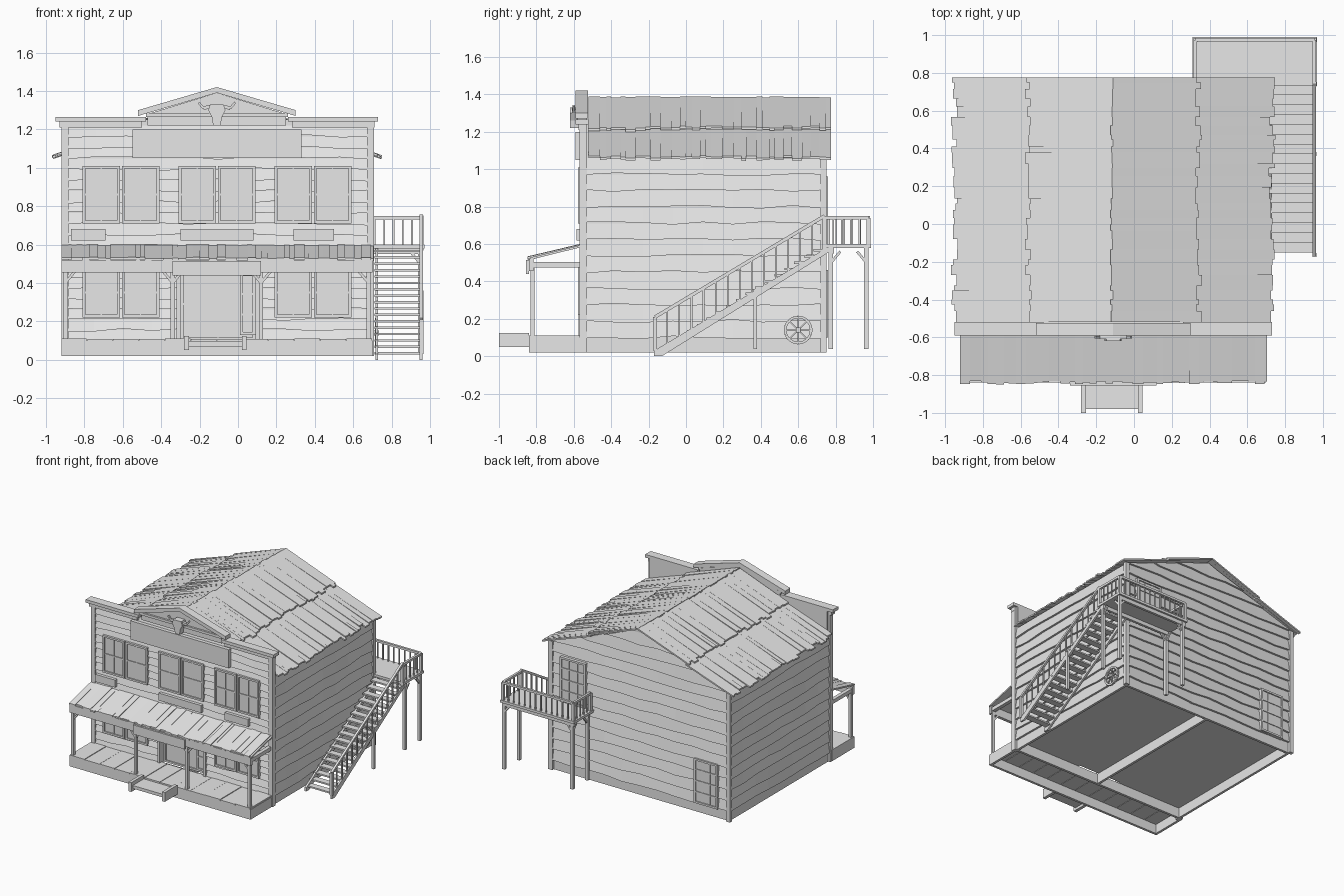
import bpy
import bmesh
import math
import random
from mathutils import Vector, Matrix

random.seed(4)
default_cube = bpy.data.objects.get("Cube")
if default_cube:
    bpy.data.objects.remove(default_cube)

material = bpy.data.materials.new("weathered grey wood")
material.use_nodes = True
grey = (0.8, 0.8, 0.8, 1)
material.diffuse_color = grey
material.node_tree.nodes["Principled BSDF"].inputs["Base Color"].default_value = grey

# Main dimensions
LEFT, RIGHT, MIDDLE = -0.9, 0.69, -0.11
FRONT, BACK = -0.55, 0.73
BASE, SILL, EAVE, RIDGE = 0.02, 0.1, 1.06, 1.36


def finish(name, bm):
    bmesh.ops.recalc_face_normals(bm, faces=bm.faces)
    mesh = bpy.data.meshes.new(name)
    bm.to_mesh(mesh)
    bm.free()
    mesh.materials.append(material)
    obj = bpy.data.objects.new(name, mesh)
    bpy.context.collection.objects.link(obj)
    return obj


def point(axis, along, u, v):
    return {"x": (along, u, v), "y": (u, along, v), "z": (u, v, along)}[axis]


def prism(bm, outline, axis, start, end):
    rings = [[bm.verts.new(point(axis, a, u, v)) for u, v in outline] for a in (start, end)]
    bm.faces.new(rings[0])
    bm.faces.new(rings[1])
    for i in range(len(outline)):
        j = (i + 1) % len(outline)
        bm.faces.new((rings[0][i], rings[0][j], rings[1][j], rings[1][i]))


def box(bm, x0, x1, y0, y1, z0, z1):
    prism(bm, [(x0, y0), (x1, y0), (x1, y1), (x0, y1)], "z", z0, z1)


def bar(bm, start, end, width):
    start, end = Vector(start), Vector(end)
    span = end - start
    turn = span.to_track_quat("Z", "Y").to_matrix().to_4x4()
    size = Matrix.Diagonal((width, width, span.length, 1))
    bmesh.ops.create_cube(bm, size=1, matrix=Matrix.Translation((start + end) / 2) @ turn @ size)


def siding(bm, axis, wall, out, z0, z1, step, u0, u1, clip=None):
    """Overlapping wavy boards, thick at the lower edge."""
    rows = round((z1 - z0) / step)
    for row in range(rows):
        low = z0 + (z1 - z0) * row / rows
        high = z0 + (z1 - z0) * (row + 1) / rows
        count = max(1, round((u1 - u0) / 0.16))
        rings = []
        for i in range(count + 1):
            sag = low + random.uniform(-0.008, 0.008)
            u = u0 + (u1 - u0) * i / count
            ring = []
            for z, depth in ((high, 0), (sag, out), (sag, 0)):
                reach = clip(z) if clip else 9
                clipped = min(max(u, MIDDLE - reach), MIDDLE + reach)
                ring.append(bm.verts.new(point(axis, wall + depth, clipped, z)))
            rings.append(ring)
        for a, b in zip(rings, rings[1:]):
            for i in range(3):
                j = (i + 1) % 3
                bm.faces.new((a[i], a[j], b[j], b[i]))
        bm.faces.new(rings[0])
        bm.faces.new(rings[-1])


def gable_reach(z):
    return (RIGHT - MIDDLE) * min(1, max(0.01, (RIDGE - z) / (RIDGE - EAVE)))


# House core, open foundation and false front with a door recess
bm = bmesh.new()
prism(bm, [(LEFT, SILL), (RIGHT, SILL), (RIGHT, EAVE), (MIDDLE, RIDGE), (LEFT, EAVE)],
      "y", FRONT + 0.06, BACK)
finish("house_core", bm)

bm = bmesh.new()
for x in (LEFT, MIDDLE, RIGHT - 0.02):
    box(bm, x, x + 0.02, FRONT, BACK, BASE, SILL)
for y in (FRONT, BACK - 0.02):
    box(bm, LEFT, RIGHT, y, y + 0.02, BASE, SILL)
finish("foundation", bm)

DOOR_L, DOOR_R, DOOR_TOP = -0.3, 0.09, 0.48
bm = bmesh.new()
box(bm, LEFT, DOOR_L, FRONT, FRONT + 0.06, SILL, DOOR_TOP)
box(bm, DOOR_R, RIGHT, FRONT, FRONT + 0.06, SILL, DOOR_TOP)
box(bm, LEFT, RIGHT, FRONT, FRONT + 0.06, DOOR_TOP, 1.05)
box(bm, LEFT, RIGHT, FRONT, FRONT + 0.03, 1.05, 1.25)
finish("false_front", bm)

# Board siding on every wall
bm = bmesh.new()
for wall, out in ((LEFT, -0.016), (RIGHT, 0.016)):
    siding(bm, "x", wall, out, SILL, EAVE, 0.087, FRONT, BACK)
siding(bm, "y", BACK, 0.016, SILL, RIDGE - 0.03, 0.087, LEFT, RIGHT, gable_reach)
for u0, u1 in ((LEFT, DOOR_L), (DOOR_R, RIGHT)):
    siding(bm, "y", FRONT, -0.016, SILL, DOOR_TOP, 0.055, u0, u1)
siding(bm, "y", FRONT, -0.016, DOOR_TOP, 1.22, 0.055, LEFT, RIGHT)
finish("siding", bm)

bm = bmesh.new()
for x in (LEFT, RIGHT):
    box(bm, x - 0.018, x + 0.018, BACK - 0.01, BACK + 0.02, BASE, EAVE)
    box(bm, x - 0.018, x + 0.018, FRONT - 0.02, FRONT + 0.02, BASE, 1.23)
finish("corner_boards", bm)

# Plank roof in two overlapping courses per slope
bm = bmesh.new()
y = -0.52
while y < 0.77:
    end = min(y + random.uniform(0.02, 0.06), 0.775)
    for side in (-1, 1):
        for inner, outer, lift in ((0, 0.45, 0.012), (0.43, 0.84, 0)):
            near = inner - (0 if side < 0 else random.uniform(0, 0.015))
            far = outer + random.uniform(-0.015, 0.02)
            lift_far = lift + random.uniform(0, 0.012)
            edge = [(near, lift), (far, lift_far), (far, lift_far + 0.012), (near, lift + 0.012)]
            prism(bm, [(MIDDLE + side * d, RIDGE + h - d * 0.37) for d, h in edge], "y", y, end)
    y = end
finish("roof_planks", bm)

# Cornice and pediment
bm = bmesh.new()
for x0, x1 in ((-0.95, -0.48), (0.26, 0.73)):
    box(bm, x0, x1, -0.59, -0.52, 1.24, 1.265)
    box(bm, x0 + 0.02, x1 - 0.02, -0.575, -0.53, 1.21, 1.24)
finish("cornice", bm)

bm = bmesh.new()
prism(bm, [(-0.47, 1.22), (0.25, 1.22), (0.25, 1.28), (MIDDLE, 1.39), (-0.47, 1.28)],
      "y", -0.565, -0.53)
for side in (-1, 1):
    rake = [(0, 1.39), (0.41, 1.27), (0.41, 1.3), (0, 1.42)]
    prism(bm, [(MIDDLE + side * d, z) for d, z in rake], "y", -0.59, -0.525)
box(bm, -0.48, 0.26, -0.58, -0.53, 1.265, 1.285)
finish("pediment", bm)

# Cattle skull ornament
bm = bmesh.new()
skull = [(0.02, 1.22), (0.025, 1.26), (0.045, 1.3), (0.035, 1.33)]
prism(bm, [(MIDDLE + d, z) for d, z in skull] + [(MIDDLE - d, z) for d, z in reversed(skull)],
      "y", -0.62, -0.57)
for side in (-1, 1):
    path = [(MIDDLE + side * d, -0.6, z) for d, z in ((0.03, 1.32), (0.07, 1.31), (0.095, 1.34))]
    bar(bm, path[0], path[1], 0.018)
    bar(bm, path[1], path[2], 0.012)
finish("skull_ornament", bm)

# Blank sign boards
bm = bmesh.new()
box(bm, -0.55, 0.33, -0.59, -0.56, 1.05, 1.2)
for x0, x1 in ((-0.87, -0.69), (-0.3, 0.08), (0.29, 0.5)):
    box(bm, x0, x1, -0.585, -0.56, 0.62, 0.68)
box(bm, -0.34, 0.12, -0.855, -0.84, 0.44, 0.515)
finish("sign_boards", bm)


def framed_panel(bm, x0, x1, z0, z1, wall, out, rails, stiles):
    """Flat panel with a raised frame, cross rails and stiles."""
    def slab(a, b, low, high, depth):
        y0, y1 = sorted((wall, wall + out * depth))
        box(bm, a, b, y0, y1, low, high)
    slab(x0, x1, z0, z1, 0.018)
    for x in (x0, x1 - 0.015):
        slab(x, x + 0.015, z0, z1, 0.028)
    for z in (z0, z1 - 0.015):
        slab(x0, x1, z, z + 0.015, 0.028)
    for i in range(1, rails + 1):
        z = z0 + (z1 - z0) * i / (rails + 1)
        slab(x0, x1, z - 0.005, z + 0.005, 0.024)
    for i in range(1, stiles + 1):
        x = x0 + (x1 - x0) * i / (stiles + 1)
        slab(x - 0.003, x + 0.003, z0, z1, 0.022)


# Paired windows on both storeys
bm = bmesh.new()
for centre in (-0.61, MIDDLE, 0.39):
    for x in (centre - 0.2, centre + 0.005):
        framed_panel(bm, x, x + 0.195, 0.71, 1.01, FRONT, -1, 1, 1)
        if centre != MIDDLE:
            framed_panel(bm, x, x + 0.195, 0.22, 0.48, FRONT, -1, 1, 1)
finish("windows", bm)

# Doors: front recess, back ground floor, back landing
bm = bmesh.new()
framed_panel(bm, DOOR_L, DOOR_R, SILL, DOOR_TOP, FRONT + 0.06, -1, 1, 1)
framed_panel(bm, 0.01, DOOR_R, 0.13, 0.45, FRONT + 0.03, -1, 2, 0)
for x in (DOOR_L - 0.02, DOOR_R):
    box(bm, x, x + 0.02, FRONT - 0.025, FRONT, SILL, DOOR_TOP)
framed_panel(bm, -0.81, -0.6, SILL, 0.46, BACK, 1, 3, 2)
framed_panel(bm, 0.37, 0.6, 0.6, 0.96, BACK, 1, 3, 2)
finish("doors", bm)

# Porch: deck planks, skirt, posts, beams and entry step
bm = bmesh.new()
for i in range(12):
    x = -0.92 + 0.135 * i
    box(bm, x, x + 0.132, -0.84, FRONT, SILL - 0.005, SILL + random.uniform(0.006, 0.012))
box(bm, -0.92, 0.7, -0.84, -0.82, BASE, SILL)
for x in (-0.92, 0.68):
    box(bm, x, x + 0.02, -0.84, FRONT, BASE, SILL)
finish("porch_deck", bm)

bm = bmesh.new()
for x in (-0.9, -0.34, 0.12, 0.68):
    bar(bm, (x, -0.82, SILL), (x, -0.82, 0.48), 0.022)
    bar(bm, (x, -0.82, 0.49), (x, FRONT, 0.49), 0.03)
    for side in (-1, 1):
        if LEFT < x + side * 0.05 < RIGHT:
            bar(bm, (x, -0.82, 0.4), (x + side * 0.05, -0.82, 0.46), 0.014)
box(bm, -0.92, 0.7, -0.84, -0.815, 0.455, 0.52)
finish("porch_frame", bm)

bm = bmesh.new()
x = -0.92
while x < 0.7:
    end = min(x + random.uniform(0.02, 0.06), 0.705)
    lip, lift = random.uniform(-0.85, -0.83), random.uniform(0, 0.008)
    prism(bm, [(lip, 0.515 + lift), (FRONT, 0.585 + lift), (FRONT, 0.597 + lift),
               (lip, 0.527 + lift)], "x", x, end)
    x = end
finish("porch_awning", bm)

bm = bmesh.new()
for x in (-0.28, 0.02):
    box(bm, x, x + 0.025, -1, -0.84, 0.05, 0.125)
box(bm, -0.27, 0.03, -0.98, -0.84, 0.07, 0.095)
finish("entry_step", bm)

# Outside stair
bm = bmesh.new()
SLOPE, STEPS = 0.64, 17
for x in (0.715, 0.945):
    prism(bm, [(-0.17, 0), (-0.13, 0), (0.77, 0.56), (0.77, 0.59), (-0.17, 0.03)],
          "x", x, x + 0.015)
for i in range(STEPS):
    y = -0.15 + 0.052 * i
    z = 0.04 + 0.052 * SLOPE * i
    box(bm, 0.71, 0.95 + random.uniform(0, 0.012), y, y + 0.052, z - 0.012, z)
finish("stair", bm)

# Landing with posts and braces
bm = bmesh.new()
box(bm, 0.31, 0.97, BACK, 0.99, 0.58, 0.6)
for y in (0.77, 0.955):
    box(bm, 0.32, 0.96, y, y + 0.02, 0.55, 0.58)
for x in (0.34, 0.95):
    for y, lean in ((0.775, 1), (0.965, -1)):
        bar(bm, (x, y, 0.04), (x, y, 0.58), 0.024)
        bar(bm, (x, y, 0.5), (x, y + lean * 0.05, 0.56), 0.014)
        inward = 0.05 if x < 0.5 else -0.05
        bar(bm, (x, y, 0.5), (x + inward, y, 0.56), 0.014)
bar(bm, (0.955, 0.37, 0.04), (0.955, 0.37, 0.36), 0.02)
finish("landing", bm)


def railing(bm, start, end, height, count):
    start, end, up = Vector(start), Vector(end), Vector((0, 0, height))
    bar(bm, start + up, end + up, 0.018)
    for i in range(count + 1):
        foot = start.lerp(end, i / count)
        bar(bm, foot, foot + up, 0.022 if i in (0, count) else 0.009)


bm = bmesh.new()
railing(bm, (0.955, -0.165, 0.03), (0.955, 0.74, 0.57), 0.18, 14)
railing(bm, (0.955, 0.74, 0.6), (0.955, 0.975, 0.6), 0.14, 5)
railing(bm, (0.325, 0.975, 0.6), (0.955, 0.975, 0.6), 0.14, 13)
railing(bm, (0.325, 0.76, 0.6), (0.325, 0.975, 0.6), 0.14, 5)
finish("railings", bm)

# Wagon wheel leaning on the stair wall
bm = bmesh.new()
hub, segments = Vector((0.72, 0.6, 0.14)), 16
rim = [hub + Vector((0, math.cos(a), math.sin(a))) * 0.07
       for a in (math.tau * i / segments for i in range(segments))]
for i, spot in enumerate(rim):
    bar(bm, spot, rim[(i + 1) % segments], 0.014)
    if i % 2 == 0:
        bar(bm, hub, spot, 0.008)
bar(bm, hub - Vector((0.015, 0, 0)), hub + Vector((0.015, 0, 0)), 0.025)
finish("wagon_wheel", bm)
